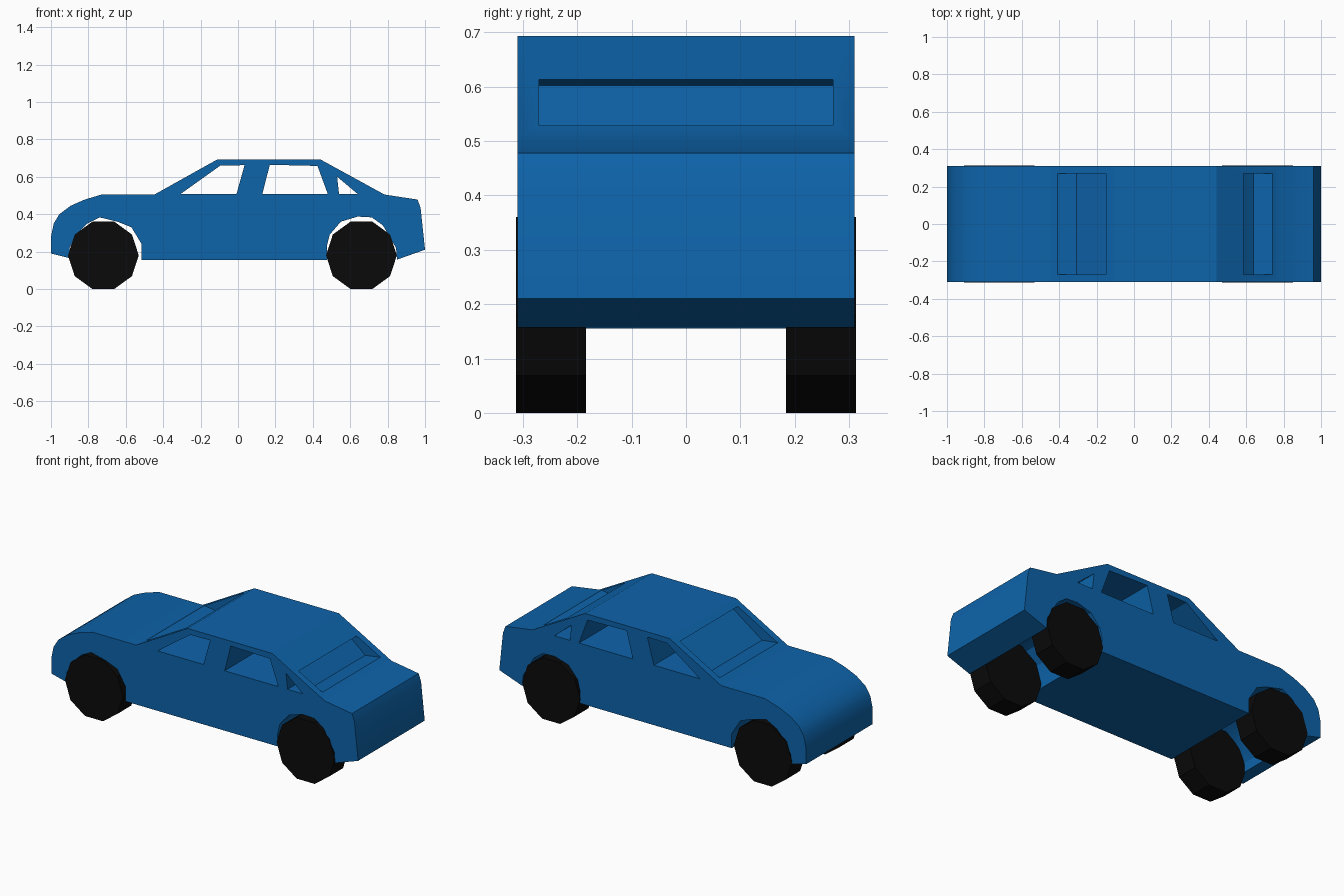
import bpy, bmesh, math

cube = bpy.data.objects.get("Cube")
if cube:
    bpy.data.objects.remove(cube, do_unlink=True)


def make_material(name, rgb):
    mat = bpy.data.materials.new(name)
    mat.use_nodes = True
    mat.diffuse_color = (*rgb, 1)
    bsdf = mat.node_tree.nodes["Principled BSDF"]
    bsdf.inputs["Base Color"].default_value = (*rgb, 1)
    bsdf.inputs["Roughness"].default_value = 0.6
    return mat


blue = make_material("body blue", (0.004, 0.125, 0.40))
black = make_material("tyre black", (0.003, 0.003, 0.003))


def extrude_profile(name, points, y0, y1, mat):
    """Solid made by sweeping an x-z outline from y0 to y1."""
    bm = bmesh.new()
    face = bm.faces.new([bm.verts.new((x, y0, z)) for x, z in points])
    swept = bmesh.ops.extrude_face_region(bm, geom=[face])["geom"]
    verts = [v for v in swept if isinstance(v, bmesh.types.BMVert)]
    bmesh.ops.translate(bm, verts=verts, vec=(0, y1 - y0, 0))
    bmesh.ops.recalc_face_normals(bm, faces=bm.faces)
    mesh = bpy.data.meshes.new(name)
    bm.to_mesh(mesh)
    bm.free()
    mesh.materials.append(mat)
    obj = bpy.data.objects.new(name, mesh)
    bpy.context.collection.objects.link(obj)
    return obj


def activate(obj):
    bpy.ops.object.select_all(action="DESELECT")
    obj.select_set(True)
    bpy.context.view_layer.objects.active = obj


def cut(obj, name, points, half_width):
    """Subtract a swept outline from the object."""
    cutter = extrude_profile(name, points, -half_width, half_width, blue)
    cutter.hide_render = True
    mod = obj.modifiers.new(name, "BOOLEAN")
    mod.operation = "DIFFERENCE"
    mod.solver = "EXACT"
    mod.object = cutter
    activate(obj)
    bpy.ops.object.modifier_apply(modifier=mod.name)
    bpy.data.objects.remove(cutter, do_unlink=True)


# Body outline: nose, bonnet, roof, boot, then underside with both wheel arches
upper = [(-1, .19), (-1, .28), (-.985, .35), (-.955, .4), (-.895, .445),
         (-.82, .478), (-.73, .505), (-.447, .505), (-.11, .693), (.44, .693),
         (.783, .505), (.96, .478), (.976, .435), (1, .21), (.85, .157)]
rear_arch = [(.845, .22), (.81, .28), (.775, .34), (.715, .383), (.64, .387),
             (.55, .36), (.49, .29), (.475, .23), (.475, .155)]
front_arch = [(-.515, .155), (-.515, .24), (-.57, .33), (-.645, .36),
              (-.74, .383), (-.805, .35), (-.865, .29), (-.9, .22), (-.9, .165)]
body = extrude_profile("car_body", upper + rear_arch + front_arch, -.31, .31, blue)

# Side windows pass right through the cabin
cut(body, "front_side_window", [(-.307, .508), (-.094, .66), (.035, .662), (-.008, .508)], .4)
cut(body, "rear_side_window", [(.13, .508), (.17, .664), (.425, .658), (.48, .508)], .4)
cut(body, "quarter_window", [(.54, .508), (.53, .6), (.64, .508)], .4)

# Recessed windscreen and rear window leave a thin pane over the cabin openings
cut(body, "windscreen_recess",
    [(-.41, .526), (-.307, .514), (-.1, .662), (-.15, .671), (-.2, .76), (-.46, .62)], .27)
cut(body, "rear_window_recess",
    [(.74, .529), (.64, .514), (.535, .602), (.585, .613), (.63, .7), (.79, .62)], .27)

activate(body)
bpy.ops.object.shade_smooth_by_angle(angle=math.radians(25))

# Ten-sided wheels
radius = .18 / math.cos(math.pi / 10)
for end, x in (("front", -.72), ("rear", .66)):
    for side, sign in (("left", 1), ("right", -1)):
        rim = [(x + radius * math.cos(math.tau * i / 10),
                .18 + radius * math.sin(math.tau * i / 10)) for i in range(10)]
        extrude_profile(f"{end}_{side}_wheel", rim, sign * .184, sign * .313, black)
